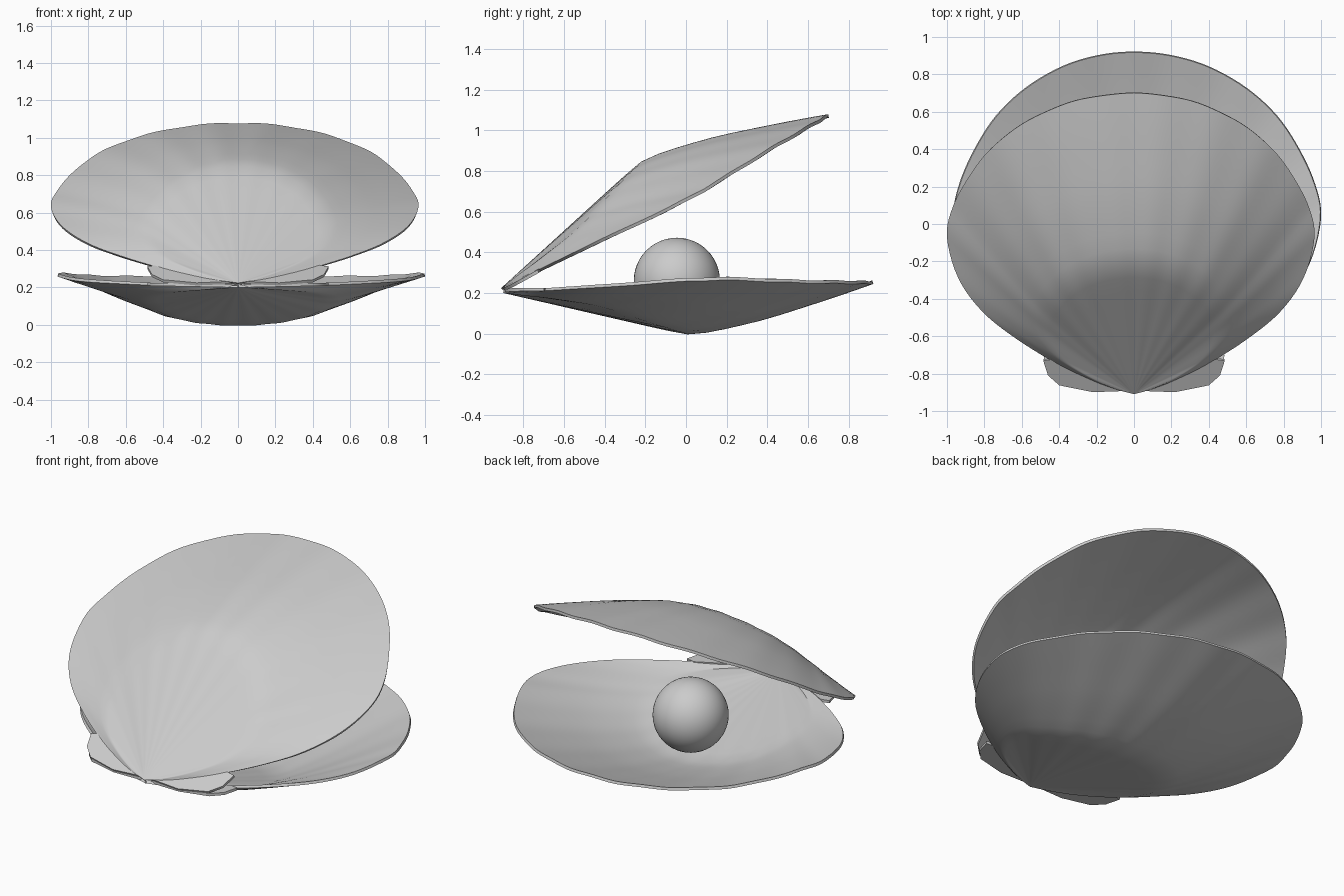
import bpy, math
from mathutils import Vector, Matrix

if "Cube" in bpy.data.objects:
    bpy.data.objects.remove(bpy.data.objects["Cube"])

HINGE = Vector((0, -0.9, 0.2))
THICK = 0.016

def lerp_table(table, x):
    for (a, fa), (b, fb) in zip(table, table[1:]):
        if x <= b:
            return fa + (fb - fa) * (x - a) / (b - a)
    return table[-1][1]

def smooth_path(pts, n):
    # Catmull-Rom through the points
    p = [2 * pts[0] - pts[1]] + pts + [2 * pts[-1] - pts[-2]]
    out = []
    for i in range(1, len(p) - 2):
        a, b, c, d = p[i - 1:i + 3]
        for k in range(n):
            t = k / n
            out.append(0.5 * (2 * b + (c - a) * t + (2 * a - 5 * b + 4 * c - d) * t * t
                              + (3 * b - a - 3 * c + d) * t ** 3))
    return out + [pts[-1]]

# half outline of the rim, hinge to far edge
half = [(0.10, -0.87), (0.22, -0.82), (0.41, -0.72), (0.63, -0.57), (0.81, -0.41),
        (0.94, -0.21), (1.0, 0.03), (0.97, 0.21), (0.885, 0.4), (0.765, 0.58),
        (0.6, 0.73), (0.4, 0.843), (0.2, 0.903), (0, 0.922)]
outline = [Vector(p) for p in half] + [Vector((-x * 0.965, y)) for x, y in half[-2::-1]]
rim = smooth_path(outline, 5)

RIM_Z = [(-0.9, 0.2), (-0.4, 0.228), (0, 0.258), (0.2, 0.264), (0.6, 0.248), (1, 0.243)]
BULGE = [(0, 0), (0.44, 0.89), (0.5, 0.99), (0.55, 0.965), (0.62, 0.87), (0.72, 0.69),
         (0.83, 0.43), (0.92, 0.21), (1, 0)]

def build(name, verts, faces, matrix):
    me = bpy.data.meshes.new(name)
    me.from_pydata([v - HINGE for v in verts], [], faces)
    ob = bpy.data.objects.new(name, me)
    bpy.context.collection.objects.link(ob)
    ob.matrix_world = matrix
    s = ob.modifiers.new("thickness", 'SOLIDIFY')
    s.thickness, s.offset = THICK, 1
    bpy.context.view_layer.objects.active = ob
    ob.select_set(True)
    bpy.ops.object.modifier_apply(modifier=s.name)
    bpy.ops.object.shade_smooth_by_angle(angle=math.radians(35))
    ob.select_set(False)

def valve(name, matrix):
    # fan of rays from the hinge to the rim, bulged outward with faint ribs
    rings, n = 20, len(rim)
    verts, faces = [HINGE.copy()], []
    for r in range(1, rings + 1):
        s = r / rings
        for p in rim:
            phi = math.atan2(p.x, p.y - HINGE.y)
            u = min(1, abs(phi) / math.radians(75))
            depth = 0.228 * (1 - u * u) ** 1.75
            base = HINGE.z + (lerp_table(RIM_Z, p.y) - HINGE.z) * s
            rib = 0.003 * s * math.cos(phi * 36) * (1 - u)
            xy = HINGE.xy.lerp(p, s)
            verts.append(Vector((xy.x, xy.y, base - depth * lerp_table(BULGE, s) + rib)))
    for i in range(n - 1):
        faces.append((0, 2 + i, 1 + i)[::-1])
        for r in range(rings - 1):
            a = 1 + r * n + i
            faces.append((a, a + n, a + n + 1, a + 1))
    # keep one consistent facing (inside of the bowl)
    faces[:] = [f if (verts[f[1]] - verts[f[0]]).cross(verts[f[2]] - verts[f[0]]).z > 0
                else f[::-1] for f in faces]
    build(name, verts, faces, matrix)

def ear(name, side, matrix):
    # small flat wing beside the hinge
    pts = [(0.03, -0.88), (0.22, -0.89), (0.4, -0.85), (0.46, -0.79), (0.485, -0.7),
           (0.43, -0.69), (0.2, -0.82)]
    verts = [Vector((side * x, y, 0.2 + 0.02 * x)) for x, y in pts]
    idx = list(range(len(pts)))
    build(name, verts, [idx if side > 0 else idx[::-1]], matrix)

lower = Matrix.Translation(HINGE)
# same valve turned over and swung open
upper = (Matrix.Translation((0, -0.91, 0.224)) @ Matrix.Rotation(math.radians(29.4), 4, 'X')
         @ Matrix.Rotation(math.pi, 4, 'Y'))

for label, matrix in (("lower", lower), ("upper", upper)):
    valve(label + "_shell", matrix)
    ear(label + "_ear_a", 1, matrix)
    ear(label + "_ear_b", -1, matrix)

# pearl resting in the lower shell
bpy.ops.mesh.primitive_uv_sphere_add(segments=48, ring_count=24, radius=0.212,
                                     location=(0, -0.045, 0.26))
bpy.context.object.name = "pearl"
bpy.ops.object.shade_smooth()
